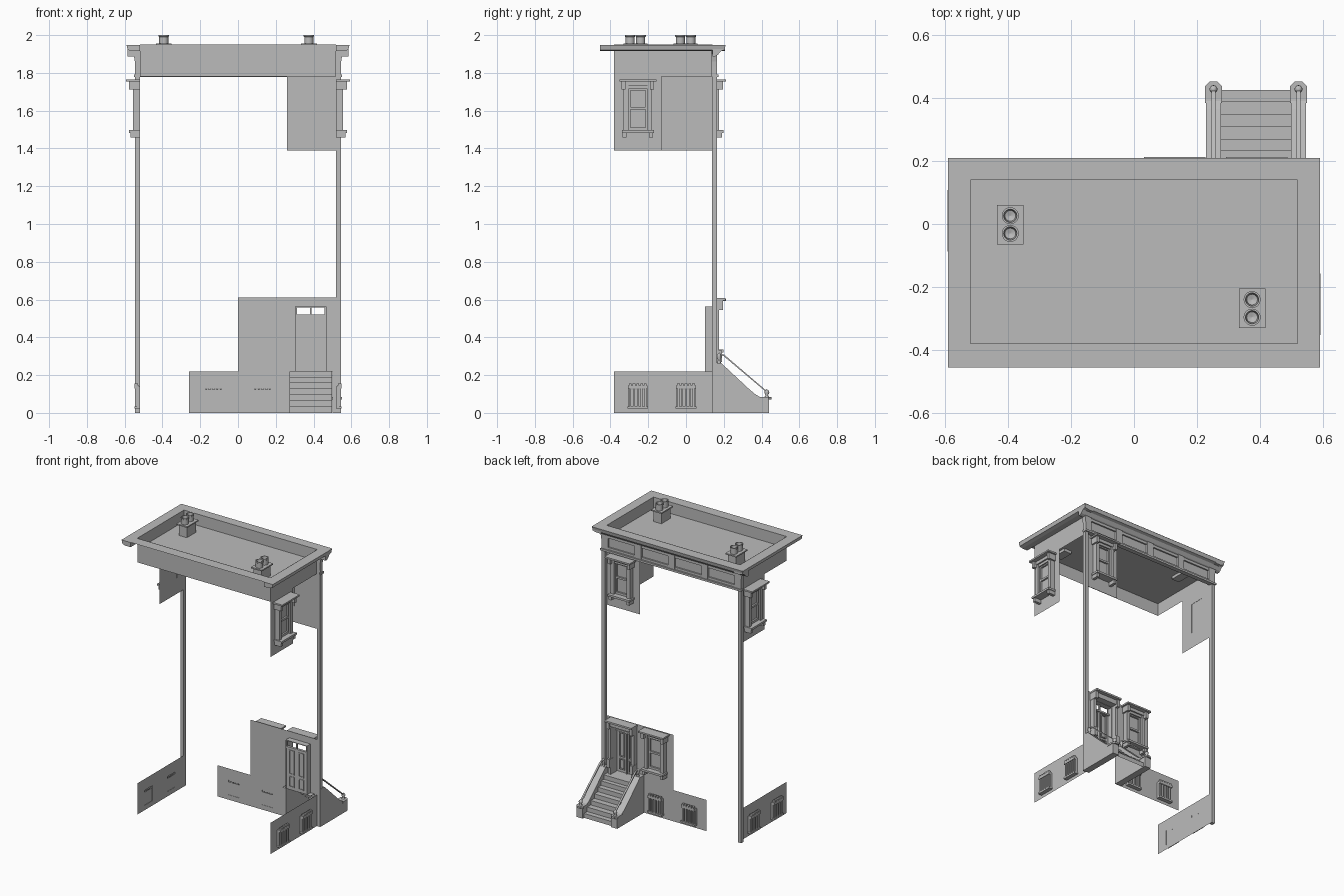
import bpy, bmesh, math
from mathutils import Matrix

if "Cube" in bpy.data.objects:
    bpy.data.objects.remove(bpy.data.objects["Cube"])

stone = bpy.data.materials.new("grey_stone")
stone.diffuse_color = (0.5, 0.5, 0.5, 1)
stone.use_nodes = True
stone.node_tree.nodes["Principled BSDF"].inputs["Base Color"].default_value = stone.diffuse_color

WALL_X, WALL_Y, FRONT_Y = 0.52, 0.14, -0.38
BACK = Matrix.Translation((0, WALL_Y, 0))
RIGHT = Matrix.Translation((WALL_X, 0, 0)) @ Matrix.Rotation(-math.pi / 2, 4, 'Z')
LEFT = Matrix.Translation((-WALL_X, 0, 0)) @ Matrix.Rotation(math.pi / 2, 4, 'Z')


def finish(name, bm, mat=Matrix()):
    me = bpy.data.meshes.new(name)
    bm.to_mesh(me)
    bm.free()
    me.transform(mat)
    me.materials.append(stone)
    ob = bpy.data.objects.new(name, me)
    bpy.context.collection.objects.link(ob)
    return ob


def add_box(bm, x0, x1, y0, y1, z0, z1):
    m = Matrix.Translation(((x0 + x1) / 2, (y0 + y1) / 2, (z0 + z1) / 2))
    bmesh.ops.create_cube(bm, size=1, matrix=m @ Matrix.Diagonal((x1 - x0, y1 - y0, z1 - z0, 1)))


def boxes(name, items, mat=Matrix()):
    bm = bmesh.new()
    for b in items:
        add_box(bm, *b)
    return finish(name, bm, mat)


def pair(x0, x1, *rest):
    return [(x0, x1, *rest), (-x1, -x0, *rest)]


def sheet(name, u0, u1, z0, z1, holes, mat, n=0):
    """Flat wall in the local u-z plane with rectangular openings."""
    us = sorted({u0, u1, *[h[i] for h in holes for i in (0, 1)]})
    zs = sorted({z0, z1, *[h[i] for h in holes for i in (2, 3)]})
    bm = bmesh.new()
    for a, b in zip(us, us[1:]):
        for c, d in zip(zs, zs[1:]):
            mu, mz = (a + b) / 2, (c + d) / 2
            if not any(h[0] < mu < h[1] and h[2] < mz < h[3] for h in holes):
                bm.faces.new([bm.verts.new(p) for p in ((b, n, c), (a, n, c), (a, n, d), (b, n, d))])
    bmesh.ops.remove_doubles(bm, verts=bm.verts, dist=1e-5)
    return finish(name, bm, mat)


def extrude_x(name, profile, x0, x1, closed=True):
    """Extrude a (y, z) profile along x, capped when closed."""
    bm = bmesh.new()
    a = [bm.verts.new((x0, y, z)) for y, z in profile]
    b = [bm.verts.new((x1, y, z)) for y, z in profile]
    n = len(profile)
    for i in range(n if closed else n - 1):
        j = (i + 1) % n
        bm.faces.new((a[i], a[j], b[j], b[i]))
    if closed:
        bm.faces.new(a[::-1])
        bm.faces.new(b)
        bmesh.ops.recalc_face_normals(bm, faces=bm.faces)
    return finish(name, bm)


def lathe(name, profile, loc, seg=20):
    bm = bmesh.new()
    vs = [bm.verts.new((r, 0, z)) for r, z in profile]
    es = [bm.edges.new(e) for e in zip(vs, vs[1:])]
    bmesh.ops.spin(bm, geom=vs + es, cent=(0, 0, 0), axis=(0, 0, 1), angle=2 * math.pi, steps=seg)
    bmesh.ops.remove_doubles(bm, verts=bm.verts, dist=1e-5)
    bmesh.ops.recalc_face_normals(bm, faces=bm.faces)
    ob = finish(name, bm, Matrix.Translation(loc))
    for p in ob.data.polygons:
        p.use_smooth = abs(p.normal.z) < 0.8
    return ob


def tall_window(name, mat, u, z):
    items = [(-.0975, .0975, 0, .072, .297, .308), (-.08, .08, 0, .04, .275, .297),
             (-.085, .085, 0, .058, .026, .04), (-.05, .05, 0, .03, .258, .275),
             (-.04, .04, .004, .02, .15, .163), (-.04, .04, .004, .02, .04, .055),
             (-.04, .04, .004, .02, .25, .258), (-.05, .05, .002, .008, .04, .265)]
    items += pair(.05, .075, 0, .035, .04, .275)     # jambs
    items += pair(.04, .05, .004, .02, .04, .258)    # sash stiles
    items += pair(.06, .08, 0, .05, 0, .026)         # sill feet
    items += pair(.065, .086, 0, .056, .255, .297)   # hood brackets
    boxes(name, items, mat @ Matrix.Translation((u, 0, z)))


def opening(u, z):
    return (u - .05, u + .05, z + .045, z + .265)


def barred_window(name, mat, u):
    items = [(-.055, .055, 0, .028, .022, .034), (-.052, .052, .005, .028, .128, .145),
             (-.045, .045, .002, .006, .034, .125)]
    items += pair(.042, .052, 0, .016, .034, .14)
    for k in range(5):
        c = -.04 + .02 * k
        items += [(c - .005, c + .005, .012, .024, .03, .15), (c - .007, c + .007, .01, .028, .144, .156)]
    boxes(name, items, mat @ Matrix.Translation((u, 0, 0)))


def barred_opening(u):
    return (u - .045, u + .045, .034, .14)


# basement walls and barred windows
for side, mat, sgn in (("right", RIGHT, -1), ("left", LEFT, 1)):
    cs = [sgn * -.255, 0]
    lo, hi = sorted((sgn * FRONT_Y, sgn * WALL_Y))
    sheet(side + "_basement_wall", lo, hi, 0, .22, [barred_opening(c) for c in cs], mat)
    for c in cs:
        barred_window(side + "_basement_window", mat, c)
sheet("entry_basement_wall", -.26, .255, 0, .22, [barred_opening(c) for c in (-.13, .13)], BACK)
for c in (-.13, .13):
    barred_window("entry_basement_window", BACK, c)

# upper wall pieces and entry wall, each with a tall window
DOOR = (.305, .465, .22, .562)
sheet("entry_wall", 0, .545, .22, .61, [DOOR, opening(.13, .295)], BACK)
tall_window("entry_window", BACK, .13, .295)
for name, mat, u0, u1, c in (("back_upper", BACK, .26, .52, .39), ("right_upper", RIGHT, .13, .38, .255),
                             ("left_upper", LEFT, -.13, .14, .01)):
    sheet(name + "_wall", u0, u1, 1.39, 1.78, [opening(c, 1.457)], mat)
    tall_window(name + "_window", mat, c, 1.457)

# corner pilasters
boxes("corner_pilasters", pair(.52, .545, .137, .163, 0, 1.78))

# door recess, leaves and surround
boxes("door_recess", [(.302, .306, .10, .14, .22, .562), (.464, .468, .10, .14, .22, .562),
                      (.302, .468, .10, .14, .56, .564)])
sheet("door_leaves", .305, .465, .22, .562, [(.313, .381, .52, .558), (.389, .457, .52, .558)],
      Matrix.Translation((0, .104, 0)))
panels = [(.381, .389, .10, .115, .22, .56), (.306, .464, .10, .118, .508, .52)]
for c in (.347, .423):
    for z0, z1 in ((.33, .5), (.24, .315)):
        panels += [(c - .02, c - .015, .10, .112, z0, z1), (c + .015, c + .02, .10, .112, z0, z1),
                   (c - .02, c + .02, .10, .112, z0, z0 + .006), (c - .02, c + .02, .10, .112, z1 - .006, z1)]
boxes("door_panels", panels)
surround = [(-.105, .105, 0, .07, .595, .607), (-.095, .095, 0, .045, .562, .595)]
surround += pair(.08, .1, 0, .035, .22, .565) + pair(.078, .102, 0, .05, .27, .33)
surround += pair(.08, .102, 0, .056, .545, .595)
boxes("door_surround", surround, BACK @ Matrix.Translation((.385, 0, 0)))

# stair treads and risers
prof = [(.425, 0)]
ys = [.425, .39, .35, .31, .27, .235, .205]
for i, y in enumerate(ys):
    z = .22 * (i + 1) / 7
    prof += [(y, z), (ys[i + 1] if i < 6 else .10, z)]
extrude_x("stairs", prof, .275, .498, closed=False)

# stair cheeks, newels and handrails
for x0, x1 in ((.225, .28), (.495, .55)):
    c = (x0 + x1) / 2
    extrude_x("stair_cheek", [(.14, 0), (.14, .265), (.185, .265), (.33, .13), (.365, .1),
                              (.39, .085), (.44, .08), (.44, 0)], x0 + .004, x1 - .004)
    bm = bmesh.new()
    cap = [(x0, .385), (x1, .385), (x1, .437), (c + .012, .453), (c - .012, .453), (x0, .437)]
    f = bm.faces.new([bm.verts.new((x, y, .072)) for x, y in cap])
    r = bmesh.ops.extrude_face_region(bm, geom=[f])
    bmesh.ops.translate(bm, vec=(0, 0, .012), verts=[v for v in r["geom"] if isinstance(v, bmesh.types.BMVert)])
    bmesh.ops.recalc_face_normals(bm, faces=bm.faces)
    finish("newel_cap", bm)
    lathe("newel_finial", [(0, 0), (.012, 0), (.006, .01), (.013, .022), (.012, .032), (0, .042)], (c, .428, .084), 12)
    lathe("upper_finial", [(0, 0), (.01, 0), (.006, .015), (.012, .03), (.01, .045), (0, .055)], (c, .175, .265), 12)
    extrude_x("handrail", [(.175, .312), (.2, .31), (.425, .118), (.425, .11), (.198, .302), (.175, .304)],
              c - .006, c + .006)

# roof: parapet walls, sunken deck and flat rim
RX0, RY0, RY1 = .59, -.455, .21
for name, u0, u1, mat in (("front_parapet", -.52, .52, Matrix.Translation((0, FRONT_Y, 0))),
                          ("back_parapet", -.52, .52, BACK), ("right_parapet", -.14, .38, RIGHT),
                          ("left_parapet", -.38, .14, LEFT)):
    sheet(name, u0, u1, 1.78, 1.95, [], mat)
FLAT = Matrix.Rotation(-math.pi / 2, 4, 'X')   # local z becomes y
sheet("roof_deck", -.52, .52, FRONT_Y, WALL_Y, [], Matrix.Translation((0, 0, 1.87)) @ FLAT)
sheet("roof_rim", -RX0, RX0, RY0, RY1, [(-.52, .52, FRONT_Y, WALL_Y)], Matrix.Translation((0, 0, 1.949)) @ FLAT)

# cornice on both sides and the entry face
for s in (1, -1):
    bm = bmesh.new()
    out = [(.52, 1.948), (.59, 1.948), (.584, 1.922), (.56, 1.915), (.52, 1.915)]
    a, b = [[bm.verts.new((s * x, y, z)) for x, z in out] for y in (RY0, RY1 - .004)]
    for i in range(5):
        bm.faces.new((a[i], a[(i + 1) % 5], b[(i + 1) % 5], b[i]))
    bm.faces.new(a)
    bm.faces.new(b)
    bmesh.ops.recalc_face_normals(bm, faces=bm.faces)
    finish("side_cornice", bm)
extrude_x("entry_cornice", [(.14, 1.948), (.21, 1.948), (.204, 1.922), (.185, 1.915), (.168, 1.895),
                            (.155, 1.888), (.14, 1.888)], -.585, .585)

# frieze with recessed panels between upright blocks
frieze = [(-.545, .545, .14, .15, 1.78, 1.9), (-.55, .55, .14, .172, 1.778, 1.792),
          (-.545, .545, .14, .16, 1.792, 1.808), (-.545, .545, .14, .16, 1.872, 1.9)]
for k in range(5):
    x = -.52 + .26 * k
    frieze.append((x - .025, x + .025, .14, .165, 1.79, 1.9))
boxes("frieze", frieze)

# flared corner brackets
for s in (1, -1):
    bm = bmesh.new()
    pts = [(.52, 1.78), (.543, 1.78), (.546, 1.86), (.553, 1.9), (.575, 1.92), (.52, 1.92)]
    f = bm.faces.new([bm.verts.new((s * x, .135, z)) for x, z in pts])
    r = bmesh.ops.extrude_face_region(bm, geom=[f])
    bmesh.ops.translate(bm, vec=(0, .03, 0), verts=[v for v in r["geom"] if isinstance(v, bmesh.types.BMVert)])
    bmesh.ops.recalc_face_normals(bm, faces=bm.faces)
    finish("corner_bracket", bm)

# chimneys with twin pots
for x, y in ((-.393, -.002), (.375, -.268)):
    boxes("chimney", [(x - .03, x + .03, y - .05, y + .05, 1.85, 1.95),
                      (x - .042, x + .042, y - .063, y + .063, 1.947, 1.956)])
    for d in (-.028, .028):
        lathe("chimney_pot", [(.024, 1.956), (.024, 1.99), (.027, 1.992), (.027, 2.0), (.021, 2.0),
                              (.017, 1.965), (0, 1.96)], (x, y + d, 0))
